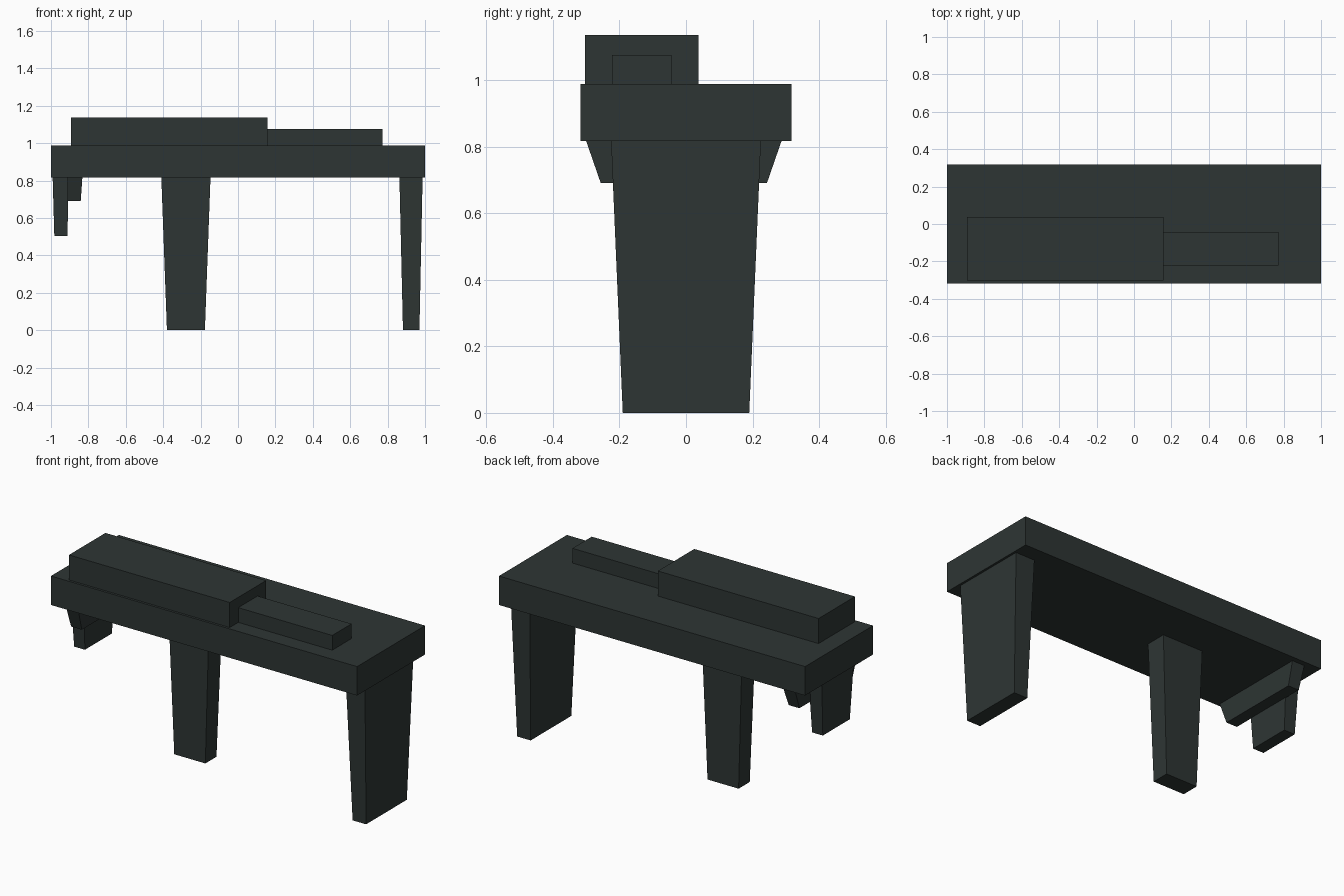
import bpy

if "Cube" in bpy.data.objects:
    bpy.data.objects.remove(bpy.data.objects["Cube"])

# Single dark slate colour
mat = bpy.data.materials.new("dark_slate")
mat.diffuse_color = (0.027, 0.036, 0.034, 1)
mat.use_nodes = True
mat.node_tree.nodes["Principled BSDF"].inputs["Base Color"].default_value = mat.diffuse_color


def block(name, z0, z1, top, bottom=None):
    """Box or tapered block; top and bottom are (x0, x1, y0, y1)."""
    verts = []
    for (x0, x1, y0, y1), z in ((bottom or top, z0), (top, z1)):
        verts += [(x0, y0, z), (x1, y0, z), (x1, y1, z), (x0, y1, z)]
    faces = [(3, 2, 1, 0), (4, 5, 6, 7)]
    faces += [(i, (i + 1) % 4, (i + 1) % 4 + 4, i + 4) for i in range(4)]
    mesh = bpy.data.meshes.new(name)
    mesh.from_pydata(verts, [], faces)
    mesh.materials.append(mat)
    ob = bpy.data.objects.new(name, mesh)
    bpy.context.collection.objects.link(ob)
    return ob


SLAB_Z0, SLAB_Z1 = 0.817, 0.988

# Long slab and the two blocks resting on it
block("main_slab", SLAB_Z0, SLAB_Z1, (-1, 1, -0.317, 0.317))
block("large_top_block", SLAB_Z1, 1.136, (-0.892, 0.158, -0.303, 0.037))
block("small_top_block", SLAB_Z1, 1.075, (0.158, 0.772, -0.223, -0.043))

# Tapered supports under the slab
block("end_leg", 0, SLAB_Z0, (0.863, 0.987, -0.225, 0.225),
      (0.882, 0.970, -0.190, 0.190))
block("middle_leg", 0, SLAB_Z0, (-0.410, -0.147, -0.062, 0.062),
      (-0.380, -0.177, -0.052, 0.052))
block("short_leg", 0.503, SLAB_Z0, (-0.991, -0.905, -0.148, 0.148),
      (-0.982, -0.912, -0.126, 0.126))
block("cross_bar", 0.69, SLAB_Z0, (-0.912, -0.832, -0.300, 0.287),
      (-0.911, -0.841, -0.256, 0.243))
